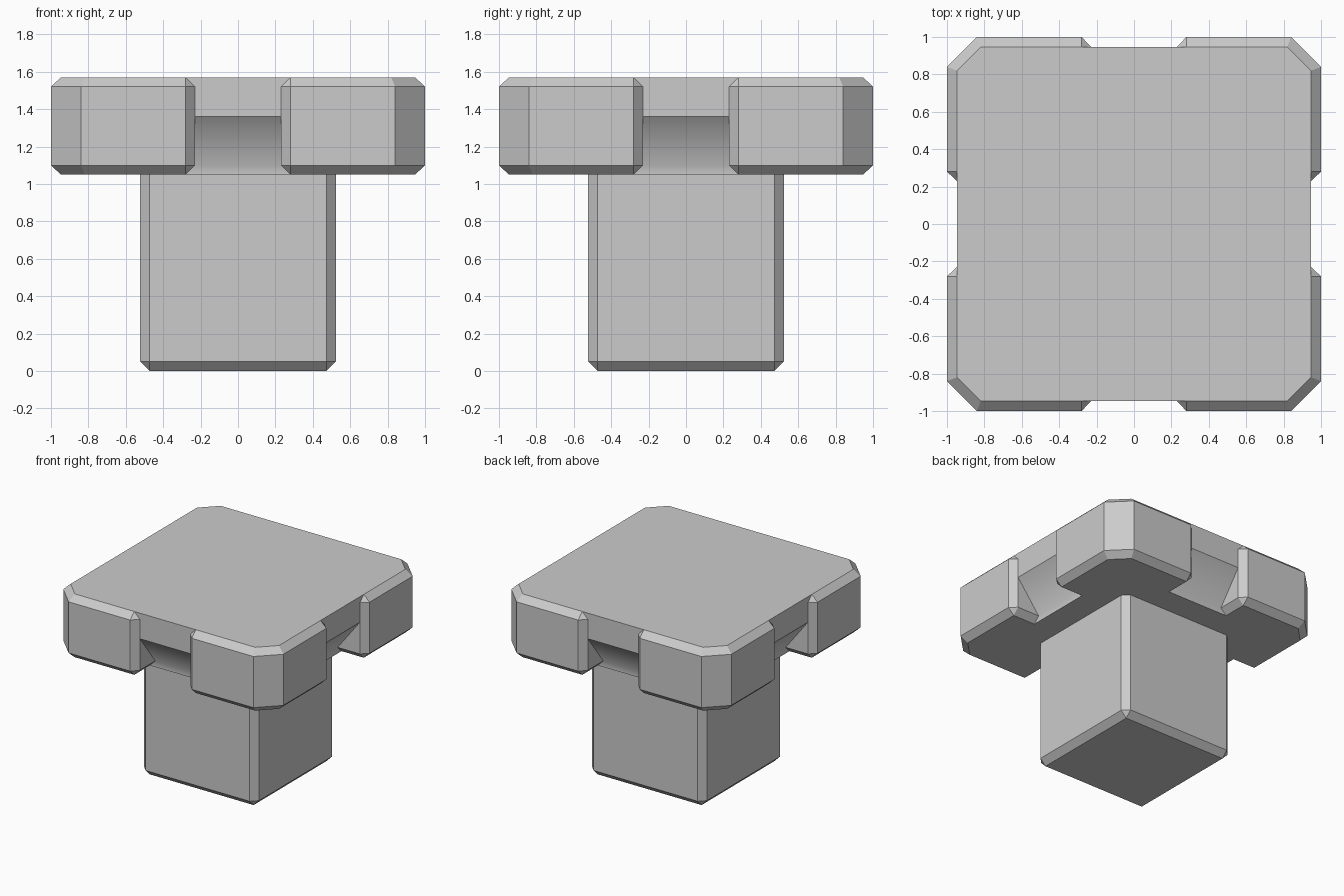
import bpy, bmesh
from mathutils import Matrix, Vector

if "Cube" in bpy.data.objects:
    bpy.data.objects.remove(bpy.data.objects["Cube"])

B = 0.05                         # bevel width
BOT, TOP, HEEL = 1.05, 1.57, 1.36
LO, HI = BOT + B, TOP - B        # bevelled heights
OUT, INN, DEEP = 1.0, 0.947, 0.745   # outer face, notch face, notch floor depth
NW, NB = 0.23, 0.28              # notch half width, with bevel
CO, CI = 0.84, 0.82              # corner cut start, outer and inset


def finish(bm, name):
    bmesh.ops.remove_doubles(bm, verts=bm.verts, dist=0.0005)
    bmesh.ops.recalc_face_normals(bm, faces=bm.faces)
    mesh = bpy.data.meshes.new(name)
    bm.to_mesh(mesh)
    bm.free()
    obj = bpy.data.objects.new(name, mesh)
    bpy.context.collection.objects.link(obj)
    return obj


def add(bm, points, rot, smooth=False):
    face = bm.faces.new([bm.verts.new(rot @ Vector(p)) for p in points])
    face.smooth = smooth


# Notched head: one side is described and repeated four times
bm = bmesh.new()
top_ring, bottom_ring = [], []
for k in range(4):
    rot = Matrix.Rotation(k * 1.5707963268, 3, 'Z')
    for s in (-1, 1):
        # outer block face
        add(bm, [(NB*s, -OUT, LO), (CO*s, -OUT, LO), (CO*s, -OUT, HI), (NB*s, -OUT, HI)], rot)
        # top and bottom bevels with their small corner triangles
        for za, zb in ((HI, TOP), (LO, BOT)):
            add(bm, [(NB*s, -OUT, za), (CO*s, -OUT, za), (CI*s, -INN, zb), (NB*s, -INN, zb)], rot)
            add(bm, [(NB*s, -OUT, za), (NB*s, -INN, zb), (NW*s, -INN, za)], rot)
        # upright bevel beside the notch
        add(bm, [(NB*s, -OUT, LO), (NB*s, -OUT, HI), (NW*s, -INN, HI),
                 (NW*s, -INN, HEEL), (NW*s, -INN, LO)], rot)
        # notch cheek and its lower bevel
        add(bm, [(NW*s, -INN, HEEL), (NW*s, -INN, LO), (NW*s, -DEEP, LO)], rot)
        add(bm, [(NW*s, -INN, LO), (NW*s, -DEEP, LO), (NB*s, -DEEP, BOT), (NB*s, -INN, BOT)], rot)
    # notch back: upright face, slope and lip
    add(bm, [(-NW, -INN, HEEL), (NW, -INN, HEEL), (NW, -INN, HI),
             (NB, -INN, TOP), (-NB, -INN, TOP), (-NW, -INN, HI)], rot)
    add(bm, [(-NW, -INN, HEEL), (NW, -INN, HEEL), (NW, -DEEP, LO), (-NW, -DEEP, LO)], rot, True)
    add(bm, [(-NW, -DEEP, LO), (NW, -DEEP, LO), (NB, -DEEP, BOT), (-NB, -DEEP, BOT)], rot, True)
    # cut corner with bevels
    add(bm, [(CO, -OUT, LO), (OUT, -CO, LO), (OUT, -CO, HI), (CO, -OUT, HI)], rot)
    for za, zb in ((HI, TOP), (LO, BOT)):
        add(bm, [(CO, -OUT, za), (OUT, -CO, za), (INN, -CI, zb), (CI, -INN, zb)], rot)
    top_ring += [rot @ Vector((x, -INN, TOP)) for x in (-CI, -NB, NB, CI)]
    bottom_ring += [rot @ Vector((x, -y, BOT)) for x, y in (
        (-CI, INN), (-NB, INN), (-NB, DEEP), (NB, DEEP), (NB, INN), (CI, INN))]
add(bm, top_ring, Matrix.Identity(3))
add(bm, bottom_ring, Matrix.Identity(3))
finish(bm, "notched_head")

# Square post: bevelled on the sides and foot, open where it meets the head
bm = bmesh.new()
bmesh.ops.create_cube(bm, size=1, matrix=Matrix.Translation((0, 0, BOT / 2))
                      @ Matrix.Diagonal((1.046, 1.046, BOT, 1)))
bm.faces.ensure_lookup_table()
cap = [f for f in bm.faces if f.calc_center_median().z > BOT - 0.01]
bmesh.ops.delete(bm, geom=cap, context='FACES_ONLY')
edges = [e for e in bm.edges if not e.is_boundary]
bmesh.ops.bevel(bm, geom=edges, offset=B, segments=1, profile=0.5, affect='EDGES')
finish(bm, "square_post")
